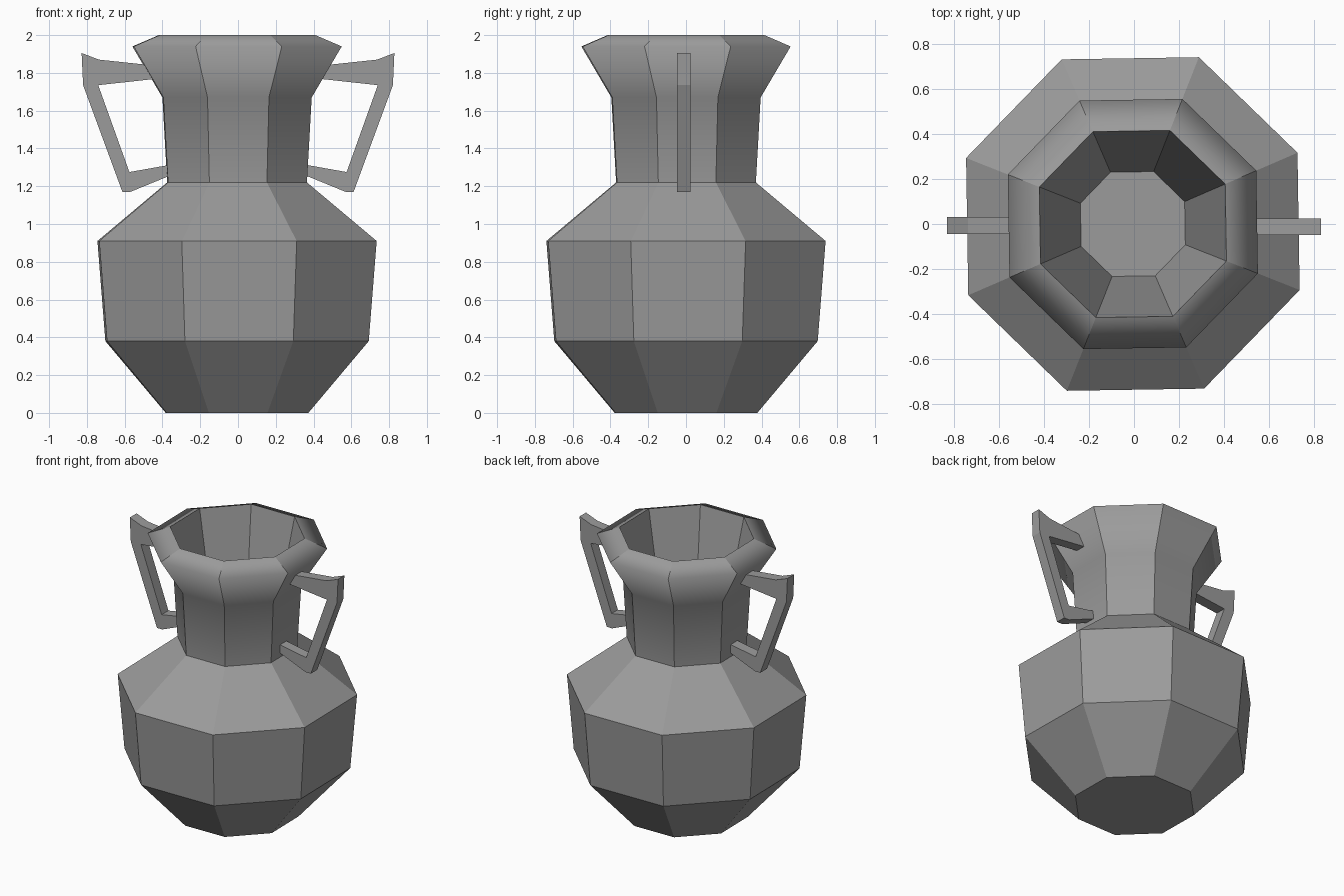
import bpy, bmesh, math

cube = bpy.data.objects.get("Cube")
if cube:
    bpy.data.objects.remove(cube, do_unlink=True)

SIDES = 8
TURN = math.radians(23.4)
CENTRE_X = -0.005

stone = bpy.data.materials.new("grey clay")
stone.use_nodes = True
GREY = (0.33, 0.33, 0.33, 1)
stone.diffuse_color = GREY
stone.node_tree.nodes["Principled BSDF"].inputs["Base Color"].default_value = GREY


def finish(bm, name):
    bmesh.ops.recalc_face_normals(bm, faces=bm.faces)
    mesh = bpy.data.meshes.new(name)
    bm.to_mesh(mesh)
    bm.free()
    mesh.materials.append(stone)
    obj = bpy.data.objects.new(name, mesh)
    bpy.context.collection.objects.link(obj)
    return obj


def ring(bm, radius, z):
    angles = [TURN + math.tau * i / SIDES for i in range(SIDES)]
    return [bm.verts.new((CENTRE_X + radius * math.cos(a), radius * math.sin(a), z))
            for a in angles]


# Vase: outer wall up to the lip, then down the inside to the floor
profile = [(0.406, 0), (0.75, 0.38), (0.795, 0.91), (0.398, 1.22), (0.425, 1.67),
           (0.596, 1.94), (0.446, 2.0), (0.25, 1.1)]
SOFT_RINGS = (4, 5)  # neck bend and lip are softly shaded

bm = bmesh.new()
rings = [ring(bm, r, z) for r, z in profile]
for low, high in zip(rings, rings[1:]):
    for i in range(SIDES):
        j = (i + 1) % SIDES
        bm.faces.new((low[i], low[j], high[j], high[i]))
bm.faces.new(rings[0])
bm.faces.new(rings[-1])

for face in bm.faces:
    face.smooth = True
for edge in bm.edges:
    edge.smooth = any(all(v in rings[k] for v in edge.verts) for k in SOFT_RINGS)
finish(bm, "vase_body")

# Handles: a flat angular bracket outline given some thickness
outline = [(0.42, 1.84), (0.50, 1.845), (0.735, 1.87), (0.828, 1.905), (0.82, 1.735),
           (0.612, 1.17), (0.57, 1.17), (0.35, 1.26), (0.35, 1.315),
           (0.575, 1.275), (0.74, 1.735), (0.42, 1.77)]


def handle(name, side, y_front, y_back):
    bm = bmesh.new()
    face = bm.faces.new([bm.verts.new((side * x, y_front, z)) for x, z in outline])
    grown = bmesh.ops.extrude_face_region(bm, geom=[face])["geom"]
    verts = [g for g in grown if isinstance(g, bmesh.types.BMVert)]
    bmesh.ops.translate(bm, verts=verts, vec=(0, y_back - y_front, 0))
    finish(bm, name)


handle("left_handle", 1, -0.048, 0.024)
handle("right_handle", -1, -0.045, 0.032)
